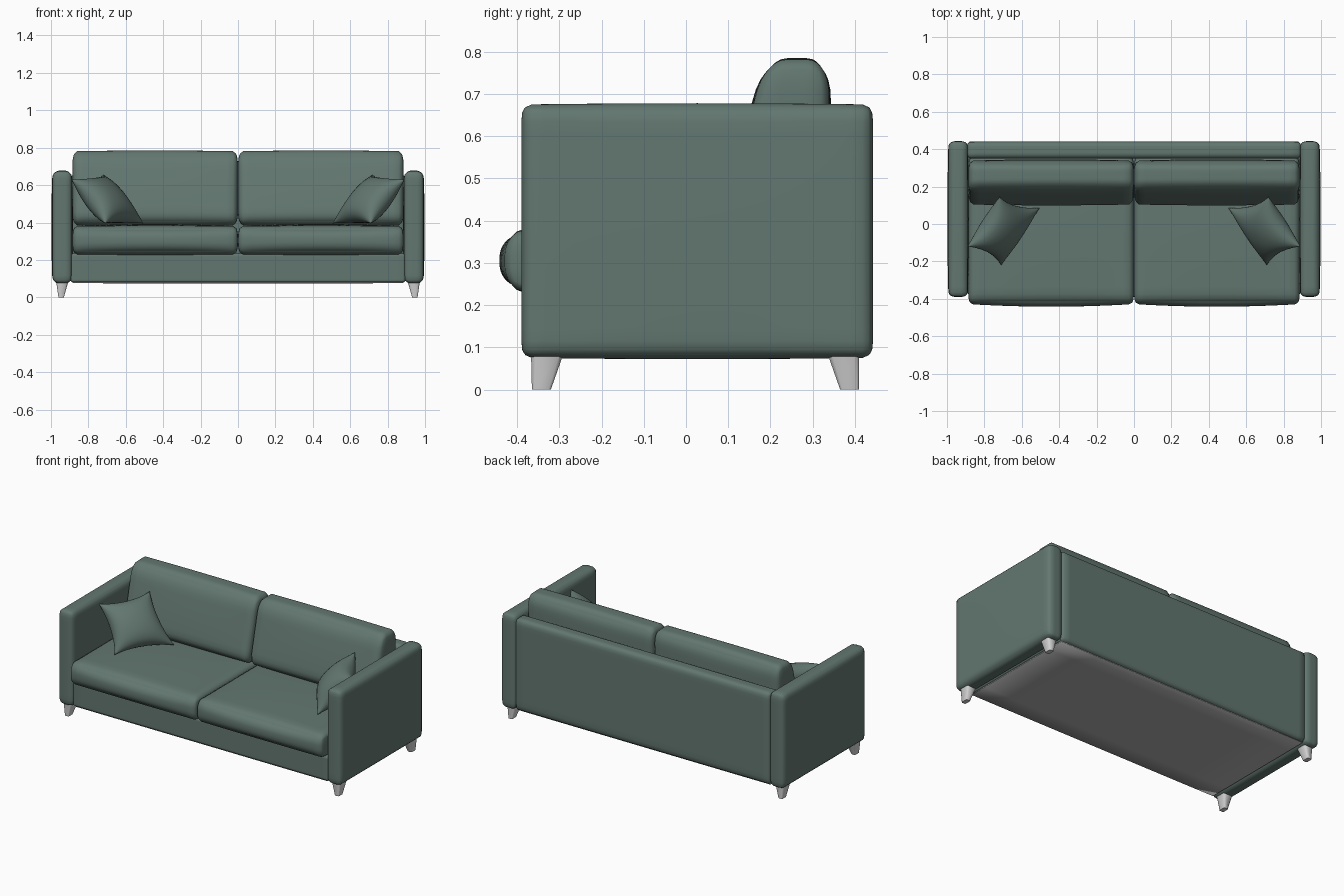
import bpy, bmesh, math
from mathutils import Vector

if "Cube" in bpy.data.objects:
    bpy.data.objects.remove(bpy.data.objects["Cube"])


def material(name, rgb):
    m = bpy.data.materials.new(name)
    m.diffuse_color = (*rgb, 1)
    m.use_nodes = True
    m.node_tree.nodes["Principled BSDF"].inputs["Base Color"].default_value = m.diffuse_color
    return m


GREEN = material("green fabric", (0.124, 0.184, 0.161))
GREY = material("light leg", (0.66, 0.65, 0.65))
DARK = material("grey underside", (0.44, 0.44, 0.44))


def finish(bm, name, mat):
    bmesh.ops.recalc_face_normals(bm, faces=bm.faces)
    me = bpy.data.meshes.new(name)
    bm.to_mesh(me)
    bm.free()
    me.materials.append(mat)
    ob = bpy.data.objects.new(name, me)
    bpy.context.collection.objects.link(ob)
    for p in me.polygons:
        p.use_smooth = True
    return ob


def soft_box(name, lo, hi, radius, bulge=(0, 0, 0), lean=0, mat=GREEN, cuts=17):
    """Upholstered box: elliptical rounded edges, crowned faces, leaning front."""
    lo, hi = Vector(lo), Vector(hi)
    c, h = (lo + hi) / 2, (hi - lo) / 2
    bm = bmesh.new()
    bmesh.ops.create_cube(bm, size=2)
    bmesh.ops.subdivide_edges(bm, edges=bm.edges, cuts=cuts, use_grid_fill=True)
    for v in bm.verts:
        t = [math.sin(a * math.pi / 2) for a in v.co]
        q, d = Vector(), Vector()
        for i in range(3):
            p, lim = t[i] * h[i], h[i] - radius[i]
            q[i] = max(-lim, min(lim, p))
            d[i] = (p - q[i]) / radius[i]
        d.normalize()
        p = Vector([q[i] + d[i] * radius[i] for i in range(3)])
        for i in range(3):
            j, k = (i + 1) % 3, (i + 2) % 3
            p[i] += bulge[i] * t[i] * (1 - t[j] ** 2) * (1 - t[k] ** 2)
        p.y += lean * (p.z / h.z) * (1 - p.y / h.y) / 2
        v.co = c + p
    return finish(bm, name, mat)


def pillow(name, side):
    # square throw pillow leaning on the arm, pinched to four points
    A, B, C, D = [Vector((x * side, y, z)) for x, y, z in (
        (0.89, -0.12, 0.63), (0.72, 0.145, 0.655), (0.505, 0.085, 0.395), (0.71, -0.22, 0.395))]
    c = (A + B + C + D) / 4
    n = (C - A).cross(D - B).normalized()
    bm = bmesh.new()
    N = 18
    for face in (1, -1):
        grid = []
        for i in range(N + 1):
            for j in range(N + 1):
                s, t = -math.cos(math.pi * i / N), -math.cos(math.pi * j / N)
                a = s * (1 - 0.15 * s * s * (1 - t * t))
                b = t * (1 - 0.15 * t * t * (1 - s * s))
                a, b = (a + 1) / 2, (b + 1) / 2
                p = A * (1 - a) * (1 - b) + B * a * (1 - b) + C * a * b + D * (1 - a) * b
                th = 0.08 * (max(0, (1 - s * s) * (1 - t * t))) ** 0.5
                grid.append(bm.verts.new(p + n * th * face))
        for i in range(N):
            for j in range(N):
                k = i * (N + 1) + j
                bm.faces.new((grid[k], grid[k + 1], grid[k + N + 2], grid[k + N + 1]))
    bmesh.ops.remove_doubles(bm, verts=bm.verts, dist=0.0003)
    return finish(bm, name, GREEN)


def leg(name, sx, top, bottom):
    # tapered leg with chamfered corners; top / bottom are y ranges
    bm = bmesh.new()
    rings = []
    for z, (x0, x1), (y0, y1) in ((0, (0.931, 0.960), bottom), (0.085, (0.907, 0.972), top)):
        ch = 0.13
        ring = []
        for u, w in ((ch, 0), (1 - ch, 0), (1, ch), (1, 1 - ch),
                     (1 - ch, 1), (ch, 1), (0, 1 - ch), (0, ch)):
            ring.append(bm.verts.new((sx * (x0 + (x1 - x0) * u), y0 + (y1 - y0) * w, z)))
        rings.append(ring)
        bm.faces.new(ring)
    for i in range(8):
        j = (i + 1) % 8
        bm.faces.new((rings[0][i], rings[0][j], rings[1][j], rings[1][i]))
    ob = finish(bm, name, GREY)
    # keep the foot edge crisp while the sides shade softly
    for e in ob.data.edges:
        zs = [ob.data.vertices[v].co.z for v in e.vertices]
        e.use_edge_sharp = abs(zs[0] - zs[1]) < 1e-4


# frame: base rail and back panel
soft_box("base", (-0.895, -0.375, 0.08), (0.895, 0.42, 0.235), (0.012, 0.012, 0.012))
soft_box("back_panel", (-0.892, 0.35, 0.078), (0.892, 0.441, 0.66), (0.015, 0.03, 0.03))

# grey cloth underneath
soft_box("underside", (-0.885, -0.365, 0.075), (0.885, 0.42, 0.083),
         (0.002, 0.002, 0.002), mat=DARK, cuts=3)

for side, label in ((-1, "left"), (1, "right")):
    def span(x0, x1):
        return sorted((side * x0, side * x1))

    # arm
    a, b = span(0.888, 0.992)
    soft_box(label + "_arm", (a, -0.39, 0.075), (b, 0.443, 0.675),
             (0.04, 0.025, 0.032), (0.006, 0, 0.003))
    # seat cushion
    a, b = span(0.0, 0.886)
    soft_box(label + "_seat_cushion", (a, -0.428, 0.23), (b, 0.36, 0.38),
             (0.02, 0.05, 0.065), (0, 0.014, 0.012))
    # back cushion
    soft_box(label + "_back_cushion", (a, 0.137, 0.385), (b, 0.338, 0.781),
             (0.025, 0.065, 0.075), (0, 0.008, 0.004), lean=0.05)
    pillow(label + "_throw_pillow", side)
    # legs
    leg(label + "_front_leg", side, (-0.367, -0.29), (-0.365, -0.32))
    leg(label + "_back_leg", side, (0.335, 0.41), (0.365, 0.41))
